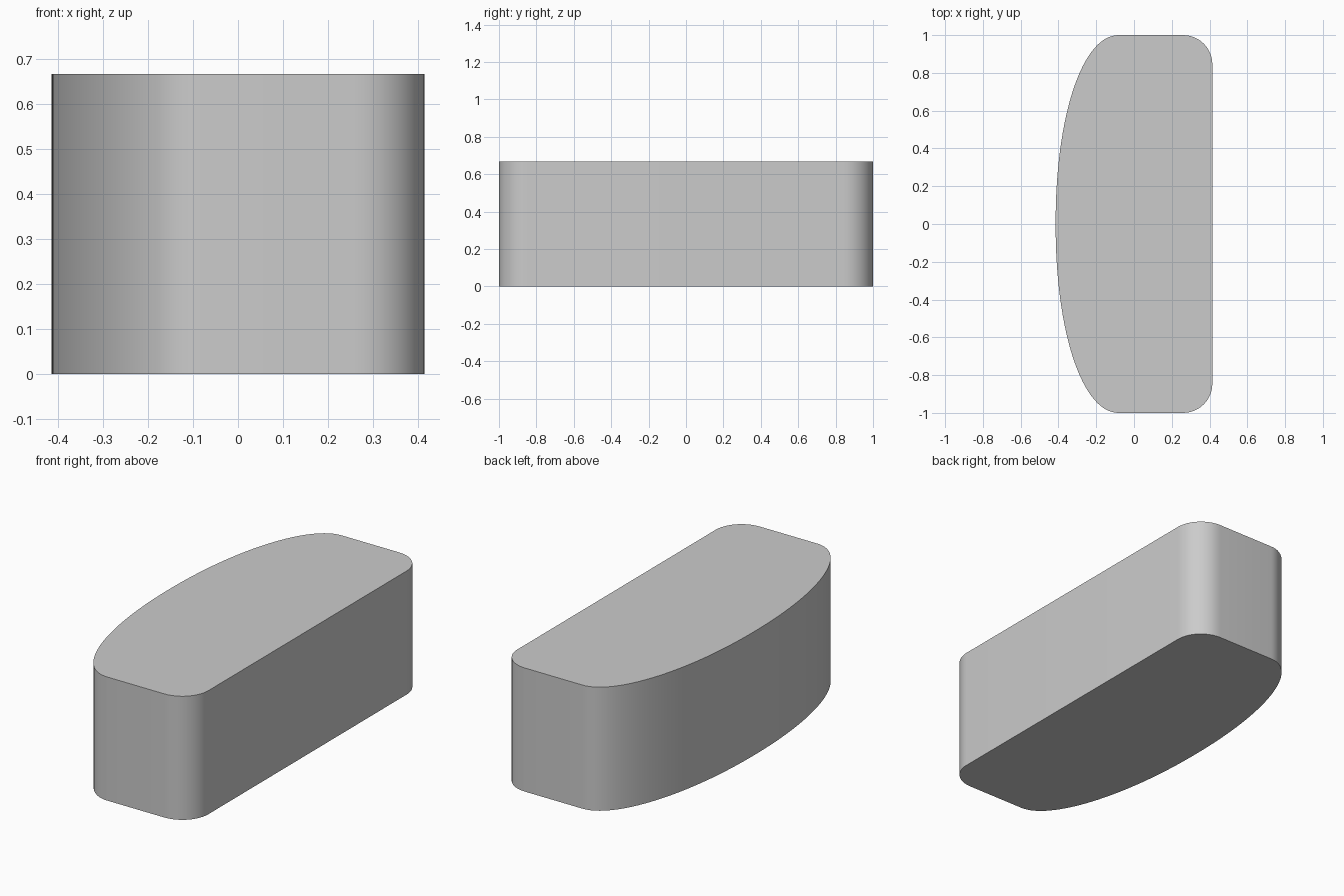
import bpy, bmesh
from math import sin, cos, pi

if "Cube" in bpy.data.objects:
    bpy.data.objects.remove(bpy.data.objects["Cube"])

HEIGHT = 0.667
X, Y = 0.415, 1.0        # half width and half length
R = 0.155                # radius of the corners on the straight side
BOW_X = -0.08            # where the bowed side meets the flat ends
N_CORNER, N_BOW = 12, 32
POWER = 2 / 2.08         # slightly squared ellipse


def half_outline():
    """Outline for y >= 0, from the straight side round to the bowed side."""
    pts = []
    for i in range(N_CORNER + 1):
        a = pi / 2 * i / N_CORNER
        pts.append((X - R + R * cos(a), Y - R + R * sin(a)))
    for i in range(N_BOW + 1):
        a = pi / 2 * i / N_BOW
        pts.append((BOW_X - (X + BOW_X) * sin(a) ** POWER,
                    Y * max(cos(a), 0) ** POWER if i < N_BOW else 0.0))
    return pts


# Mirror the half outline across y = 0
upper = half_outline()
outline = upper + [(x, -y) for x, y in reversed(upper[:-1])]

# Extrude the outline into the block
bm = bmesh.new()
base = bm.faces.new([bm.verts.new((x, y, 0)) for x, y in outline])
top = bmesh.ops.extrude_face_region(bm, geom=[base], use_keep_orig=True)
verts = [v for v in top["geom"] if isinstance(v, bmesh.types.BMVert)]
bmesh.ops.translate(bm, verts=verts, vec=(0, 0, HEIGHT))
bmesh.ops.recalc_face_normals(bm, faces=bm.faces)

mesh = bpy.data.meshes.new("bowed_block")
bm.to_mesh(mesh)
bm.free()
block = bpy.data.objects.new("bowed_block", mesh)
bpy.context.collection.objects.link(block)

# Smooth sides, sharp rims
bpy.context.view_layer.objects.active = block
block.select_set(True)
bpy.ops.object.shade_smooth_by_angle(angle=pi / 6)
